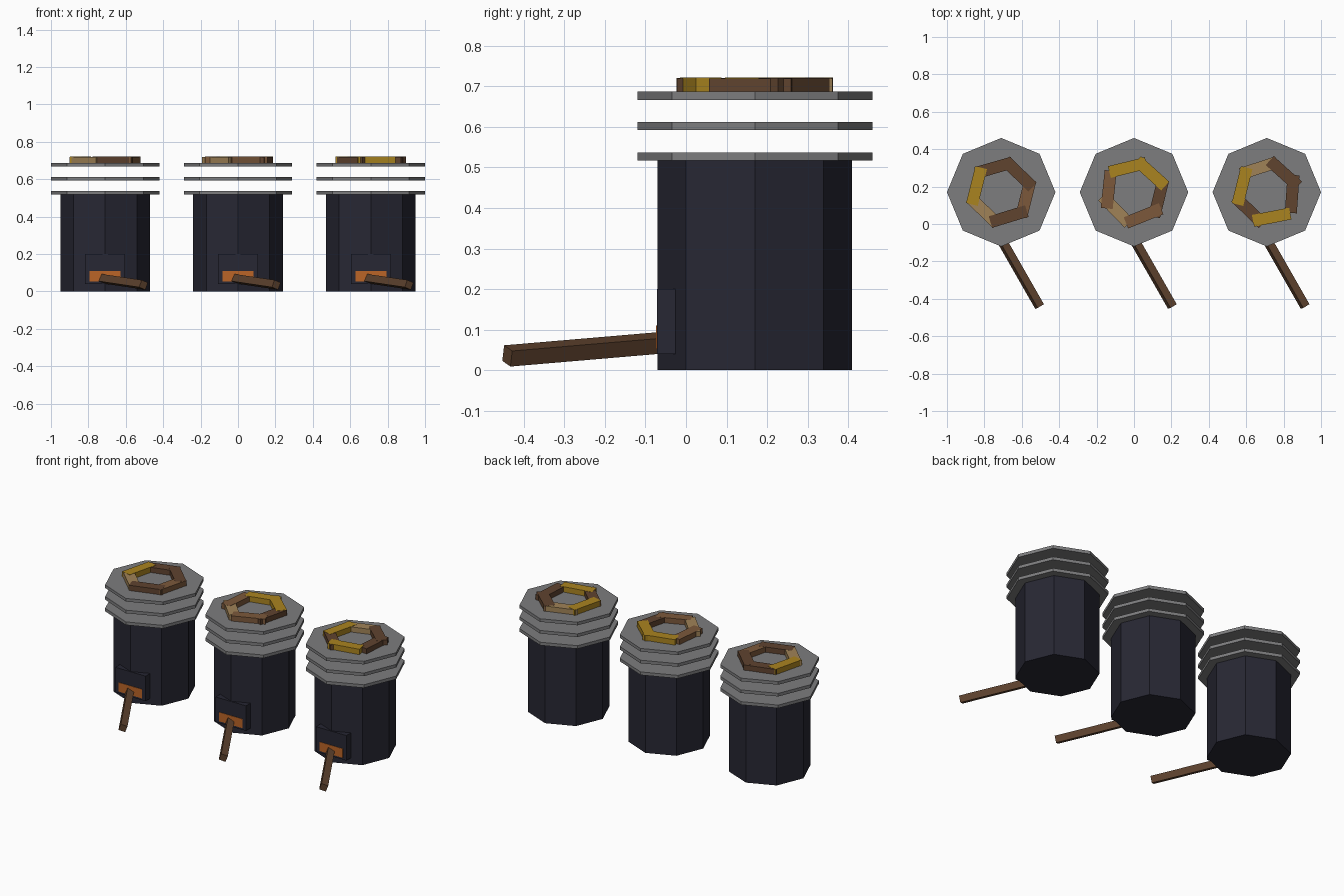
import bpy, math
from mathutils import Vector, Matrix

if "Cube" in bpy.data.objects:
    bpy.data.objects.remove(bpy.data.objects["Cube"])


def material(name, rgb):
    m = bpy.data.materials.new(name)
    m.diffuse_color = (*rgb, 1)
    m.use_nodes = True
    m.node_tree.nodes["Principled BSDF"].inputs["Base Color"].default_value = m.diffuse_color
    return m


BODY = material("charcoal", (0.020, 0.020, 0.033))
METAL = material("grey metal", (0.205, 0.205, 0.210))
EMBER = material("ember orange", (0.50, 0.13, 0.020))
DARK = material("dark brown wood", (0.115, 0.056, 0.028))
MID = material("mid brown wood", (0.20, 0.098, 0.043))
TAN = material("tan wood", (0.35, 0.225, 0.095))
GOLD = material("golden wood", (0.40, 0.23, 0.014))

CY = 0.17  # shared centre of the barrels in y


def finish(name, mat):
    ob = bpy.context.object
    ob.name = name
    ob.data.materials.append(mat)
    return ob


def octagon(name, x, z0, z1, r, mat):
    bpy.ops.mesh.primitive_cylinder_add(vertices=8, radius=r, depth=z1 - z0,
                                        location=(x, CY, (z0 + z1) / 2))
    return finish(name, mat)


def box(name, size, loc, mat, rot_z=0):
    bpy.ops.mesh.primitive_cube_add(size=1)
    ob = finish(name, mat)
    ob.data.transform(Matrix.Diagonal((*size, 1)))
    ob.location = loc
    ob.rotation_euler.z = rot_z
    return ob


def log(name, start, end, side, roll, mat):
    # square bar between two points, rolled about its length
    a, b = Vector(start), Vector(end)
    d = b - a
    ob = box(name, (side, d.length, side), (0, 0, 0), mat)
    pitch = math.atan2(d.z, math.hypot(d.x, d.y))
    yaw = math.atan2(-d.x, d.y)
    ob.matrix_world = (Matrix.Translation((a + b) / 2) @ Matrix.Rotation(yaw, 4, 'Z')
                       @ Matrix.Rotation(pitch, 4, 'X') @ Matrix.Rotation(roll, 4, 'Y'))
    return ob


# wood rings: (angle of bar in degrees, wood) for each barrel
RINGS = [
    [(-14, MID), (46, DARK), (106, DARK), (166, GOLD), (226, TAN), (287, DARK)],
    [(-14, DARK), (48, GOLD), (104, GOLD), (174, MID), (224, TAN), (292, MID)],
    [(-4, DARK), (48, DARK), (108, TAN), (166, GOLD), (226, DARK), (281, GOLD)],
]

for i, ring in enumerate(RINGS):
    x = (i - 1) * 0.71
    # barrel and stacked plates
    octagon(f"barrel_{i}", x, 0, 0.52, 0.24, BODY)
    for k in range(3):
        z = 0.517 + 0.075 * k
        octagon(f"plate_{i}_{k}", x, z, z + 0.02, 0.29, METAL)
    # firebox panel with glowing slot
    box(f"firebox_{i}", (0.214, 0.10, 0.16), (x, -0.022, 0.12), BODY)
    box(f"ember_slot_{i}", (0.166, 0.008, 0.058), (x, -0.0705, 0.081), EMBER)
    # log sticking out of the slot
    log(f"fire_log_{i}", (x - 0.03, -0.03, 0.070), (x + 0.205, -0.441, 0.035),
        0.041, math.radians(-20), DARK)
    # ring of wooden bars on the top plate
    for k, (deg, mat) in enumerate(ring):
        a = math.radians(deg)
        top = 0.720 + (0.0015 if mat is GOLD else 0.0005 * (k % 2))
        box(f"ring_bar_{i}_{k}", (0.064, 0.203, top - 0.686),
            (x + 0.136 * math.cos(a), CY + 0.136 * math.sin(a), (top + 0.686) / 2), mat, a)
